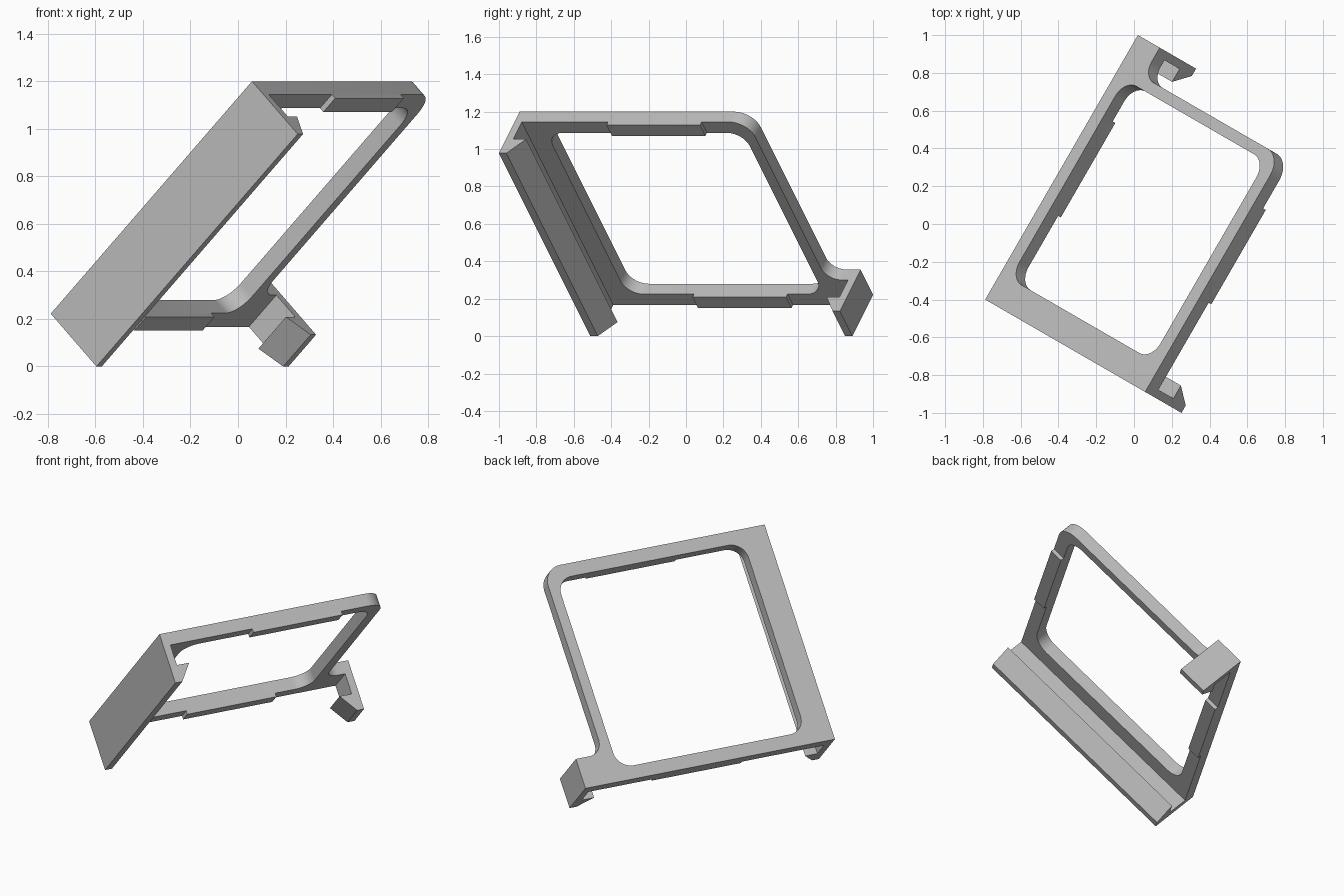
import bpy, bmesh, math
from mathutils import Matrix, Vector

cube = bpy.data.objects.get("Cube")
if cube:
    bpy.data.objects.remove(cube)

grey = bpy.data.materials.new("light grey")
grey.use_nodes = True
colour = (0.5, 0.5, 0.5, 1)
grey.diffuse_color = colour
grey.node_tree.nodes["Principled BSDF"].inputs["Base Color"].default_value = colour

# Tilted bracket axes: along the sides, up the slope, and down through the plate
LENGTH, WIDTH, DEPTH = 1.617, 1.383, 0.314
PLATE, SKIN, RAIL, TAB = 0.078, 0.045, 0.082, 0.189
c = math.sqrt(0.5)
along = Vector((0.5, math.sqrt(0.75), 0))
slope = Vector((along.y * c, -0.5 * c, c))
down = along.cross(slope)
corner = Vector((-0.788, -0.4, DEPTH * c))
TILT = Matrix.Translation(corner) @ Matrix((along, slope, down)).transposed().to_4x4()


def rounded(corners, steps=10):
    """Outline with each right-angled corner (x, y, radius) rounded."""
    outline = []
    for i, (x, y, r) in enumerate(corners):
        p = Vector((x, y))
        if not r:
            outline.append(p)
            continue
        a = (Vector(corners[i - 1][:2]) - p).normalized()
        b = (Vector(corners[(i + 1) % len(corners)][:2]) - p).normalized()
        for k in range(steps + 1):
            t = math.pi / 2 * k / steps
            outline.append(p + r * (a + b - math.cos(t) * b - math.sin(t) * a))
    return outline


def prism(name, loops, place, push):
    """Fill the outline loops, with holes, and extrude them by push."""
    bm = bmesh.new()
    for loop in loops:
        verts = [bm.verts.new(place(*p)) for p in loop]
        for i, v in enumerate(verts):
            bm.edges.new((verts[i - 1], v))
    bmesh.ops.triangle_fill(bm, edges=bm.edges[:], use_beauty=True)
    new = bmesh.ops.extrude_face_region(bm, geom=bm.faces[:], use_keep_orig=True)["geom"]
    bmesh.ops.translate(bm, vec=push, verts=[g for g in new if isinstance(g, bmesh.types.BMVert)])
    bmesh.ops.recalc_face_normals(bm, faces=bm.faces[:])
    bm.transform(TILT)
    mesh = bpy.data.meshes.new(name)
    bm.to_mesh(mesh)
    bm.free()
    mesh.materials.append(grey)
    obj = bpy.data.objects.new(name, mesh)
    bpy.context.collection.objects.link(obj)
    bpy.ops.object.select_all(action="DESELECT")
    obj.select_set(True)
    bpy.context.view_layer.objects.active = obj
    bpy.ops.object.shade_smooth_by_angle(angle=math.radians(30))


# Flat frame with a corner tab and a rounded opening
far = 1.44
outer = rounded([(0, 0, 0), (LENGTH, 0, 0), (LENGTH, TAB, 0), (far, TAB, 0.09),
                 (far, WIDTH, 0.115), (0, WIDTH, 0)])
near_in, far_in, top_in = 0.163, 1.378, WIDTH - RAIL
opening = rounded([(near_in, RAIL, 0.1), (far_in, RAIL, 0.1),
                   (far_in, top_in, 0.1), (near_in, top_in, 0.1)])
prism("frame", [outer, opening], lambda x, y: (x, y, 0), (0, 0, PLATE))

# Raised pads under both long rails
for name, y in (("lower_pad", 0), ("upper_pad", top_in)):
    pad = rounded([(0.577, y, 0), (1.154, y, 0), (1.154, y + RAIL, 0), (0.577, y + RAIL, 0)])
    prism(name, [pad], lambda x, y: (x, y, PLATE), (0, 0, 0.023))

# Hooked walls: a long one at the near end, a short one facing it on the tab
hook = [(0, PLATE), (0, DEPTH), (SKIN, DEPTH), (0.124, 0.208), (SKIN, 0.208), (SKIN, PLATE)]
prism("long_clip_wall", [hook], lambda x, z: (x, 0, z), (0, WIDTH, 0))
prism("tab_clip", [hook], lambda x, z: (LENGTH - x, 0, z), (0, TAB, 0))
